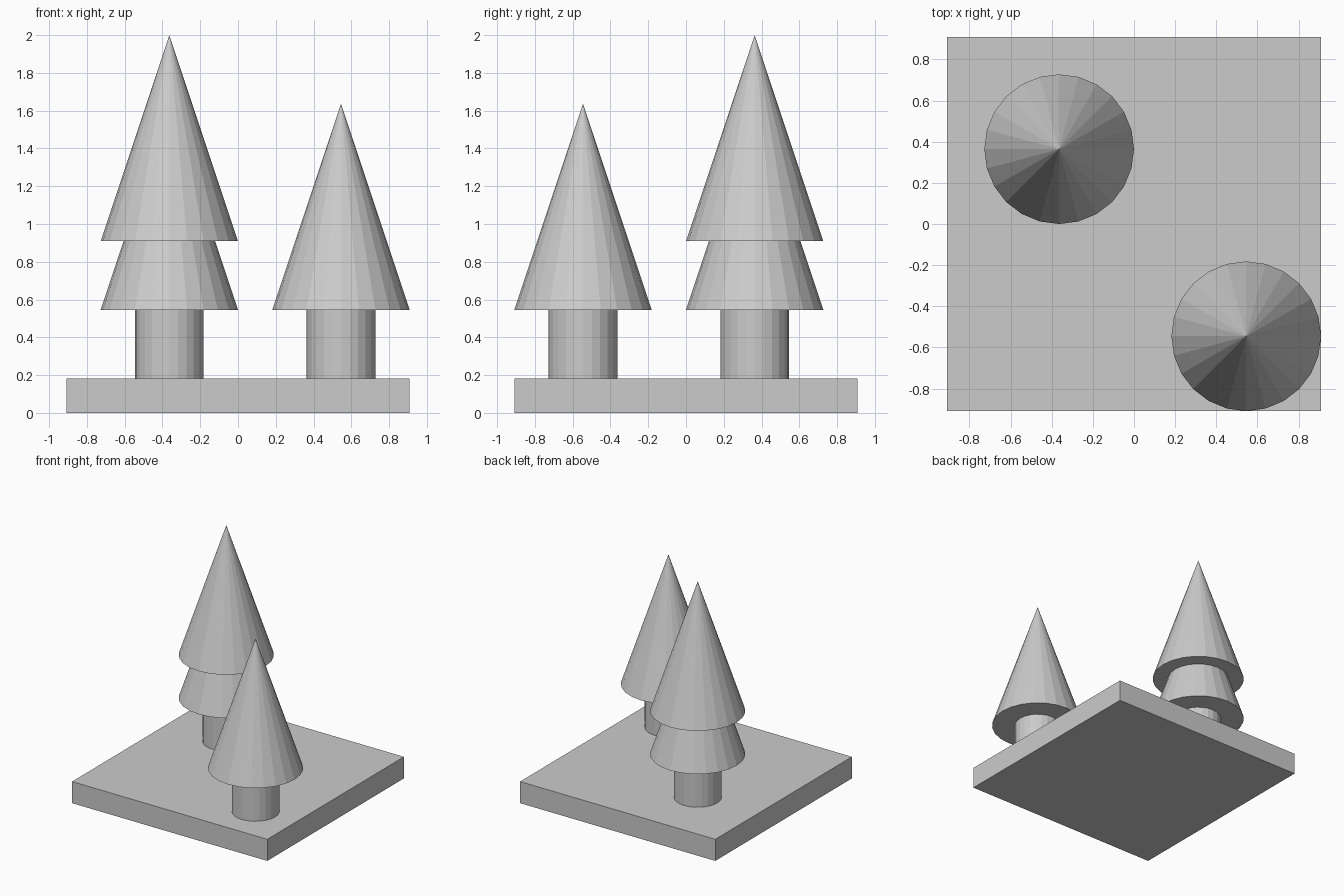
import bpy

cube = bpy.data.objects.get("Cube")
if cube:
    bpy.data.objects.remove(cube, do_unlink=True)

U = 2 / 11      # modelling unit: thickness of the base
SIDES = 24

grey = bpy.data.materials.new("plain_grey")
grey.use_nodes = True
colour = (0.6, 0.6, 0.6, 1)
grey.diffuse_color = colour
grey.node_tree.nodes["Principled BSDF"].inputs["Base Color"].default_value = colour


def finish(name):
    obj = bpy.context.object
    obj.name = name
    obj.data.materials.append(grey)
    return obj


def tree(name, x, y, tiers):
    # Trunk
    bpy.ops.mesh.primitive_cylinder_add(
        vertices=SIDES, radius=U, depth=2 * U, location=(x, y, 2 * U))
    finish(name + "_trunk")
    # Stacked foliage cones, each starting two units above the last
    for i in range(tiers):
        bpy.ops.mesh.primitive_cone_add(
            vertices=SIDES, radius1=2 * U, radius2=0, depth=6 * U,
            location=(x, y, (6 + 2 * i) * U))
        finish(f"{name}_foliage_{i + 1}")


# Square base slab
bpy.ops.mesh.primitive_cube_add(size=1, location=(0, 0, U / 2))
base = finish("base")
base.scale = (10 * U, 10 * U, U)

tree("tall_tree", -2 * U, 2 * U, 2)
tree("short_tree", 3 * U, -3 * U, 1)
